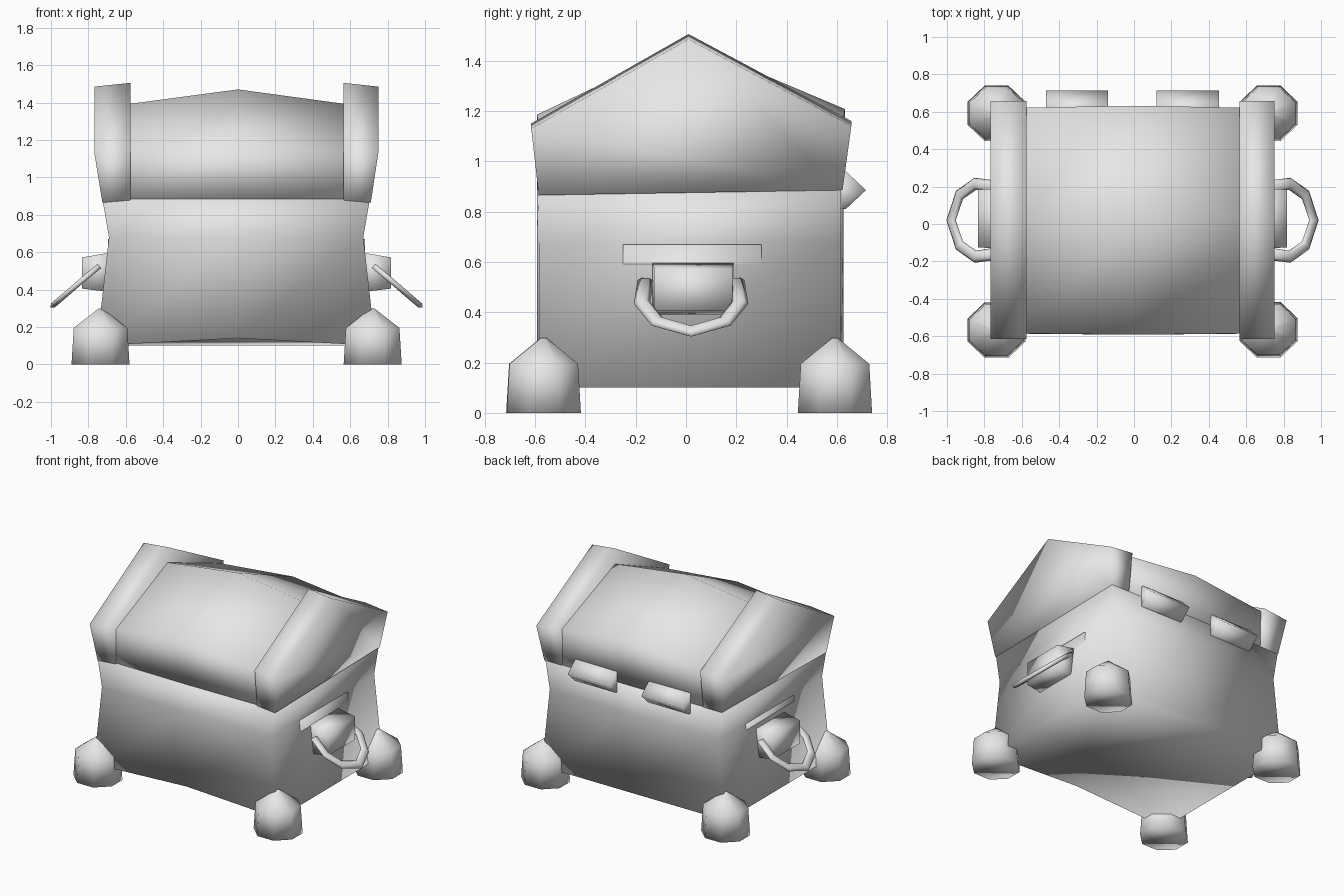
import bpy, bmesh, math
from mathutils import Vector

default = bpy.data.objects.get("Cube")
if default:
    bpy.data.objects.remove(default, do_unlink=True)

GREY = (0.8, 0.8, 0.8, 1.0)
grey = bpy.data.materials.new("plain_grey")
grey.use_nodes = True
grey.diffuse_color = GREY
grey.node_tree.nodes["Principled BSDF"].inputs["Base Color"].default_value = GREY


def loft(name, rings):
    """Skin a closed solid over rings with equal point counts."""
    bm = bmesh.new()
    loops = [[bm.verts.new(p) for p in ring] for ring in rings]
    n = len(loops[0])
    for a, b in zip(loops, loops[1:]):
        for i in range(n):
            j = (i + 1) % n
            bm.faces.new((a[i], a[j], b[j], b[i]))
    bm.faces.new(loops[0])
    bm.faces.new(loops[-1])
    bmesh.ops.remove_doubles(bm, verts=bm.verts, dist=1e-5)
    bmesh.ops.recalc_face_normals(bm, faces=bm.faces)
    for f in bm.faces:
        f.smooth = True
    mesh = bpy.data.meshes.new(name)
    bm.to_mesh(mesh)
    bm.free()
    mesh.materials.append(grey)
    obj = bpy.data.objects.new(name, mesh)
    bpy.context.collection.objects.link(obj)
    return obj


def box_ring(x, y0, y1, z0, z1):
    return [(x, y0, z0), (x, y1, z0), (x, y1, z1), (x, y0, z1)]


# Chest body: waisted sides, arched lower edge
def body_ring(z, hx, lift=0.0):
    f, b, cx = -0.585, 0.615, -0.01
    return [(cx - hx, f, z), (0, f - 0.007, z + lift), (cx + hx, f, z),
            (cx + hx, b, z), (0, b + 0.01, z + lift), (cx - hx, b, z)]


loft("chest_body", [body_ring(0.1, 0.745, 0.04), body_ring(0.68, 0.68),
                    body_ring(0.885, 0.715)])

# Lid panel: gabled, swelling at the middle
lid_end = [(-0.585, 0.885), (-0.585, 1.13), (0.01, 1.39), (0.622, 1.15), (0.615, 0.885)]
lid_mid = [(-0.592, 0.885), (-0.592, 1.185), (0.01, 1.47), (0.632, 1.207), (0.625, 0.885)]
loft("lid_panel", [[(x, y, z) for y, z in prof]
                   for x, prof in ((-0.6, lid_end), (0, lid_mid), (0.59, lid_end))])

# Lid end bands
band = [(-0.585, 0.865), (-0.615, 1.15), (0.01, 1.505), (0.657, 1.16), (0.622, 0.885)]
for side, inner, outer, foot_x in (("right", -0.575, -0.768, -0.725),
                                   ("left", 0.565, 0.75, 0.71)):
    outside = [(foot_x if z < 1 else outer, y, z - (0.02 if z > 1 else 0)) for y, z in band]
    loft(side + "_lid_band", [[(inner, y, z) for y, z in band], outside])

# Corner feet: eight-sided posts with pointed tops
for name, cx, cy in (("front_right", -0.735, -0.567), ("front_left", 0.72, -0.565),
                     ("back_right", -0.735, 0.592), ("back_left", 0.72, 0.592)):
    def foot_ring(r, z):
        return [(cx + r * math.cos(math.radians(45 * i + 22.5)),
                 cy + r * 0.95 * math.sin(math.radians(45 * i + 22.5)), z) for i in range(8)]
    foot = loft(name + "_foot", [foot_ring(0.168, 0), foot_ring(0.155, 0.195),
                                 foot_ring(0.012, 0.298)])

# Side handles, their mounts and backing plates
path = [(0.735, 0.2, 0.525), (0.84, 0.215, 0.437), (0.925, 0.155, 0.363), (0.97, 0.02, 0.325)]
path += [(x, 0.04 - y, z) for x, y, z in reversed(path[:-1])]
path = [Vector(p) for p in path]
normal = Vector((0.23, 0, 0.27)).normalized()
for side, s, shift in (("right", -1, -0.008), ("left", 1, -0.008)):
    def place(p):
        return (s * p[0] + shift, p[1], p[2])
    rings = []
    for i, p in enumerate(path):
        along = (path[min(i + 1, len(path) - 1)] - path[max(i - 1, 0)]).normalized()
        across = along.cross(normal)
        rings.append([place(p + across * 0.033 * math.cos(k * math.pi / 3)
                            + normal * 0.017 * math.sin(k * math.pi / 3)) for k in range(6)])
    loft(side + "_handle", rings)
    loft(side + "_handle_mount", [[place(p) for p in ring] for ring in (
        box_ring(0.66, -0.135, 0.19, 0.385, 0.6), box_ring(0.825, -0.125, 0.185, 0.405, 0.572))])
    loft(side + "_handle_plate", [[place(p) for p in ring] for ring in (
        box_ring(0.62, -0.25, 0.3, 0.33, 0.67), box_ring(0.688, -0.25, 0.3, 0.33, 0.67))])

# Back hinges: wedge-shaped barrels
wedge = [(0.59, 0.96), (0.635, 0.96), (0.715, 0.885), (0.635, 0.81), (0.59, 0.81)]
for side, x0, x1 in (("right", -0.47, -0.14), ("left", 0.12, 0.455)):
    loft(side + "_hinge", [[(x, y, z) for y, z in wedge] for x in (x0, x1)])
